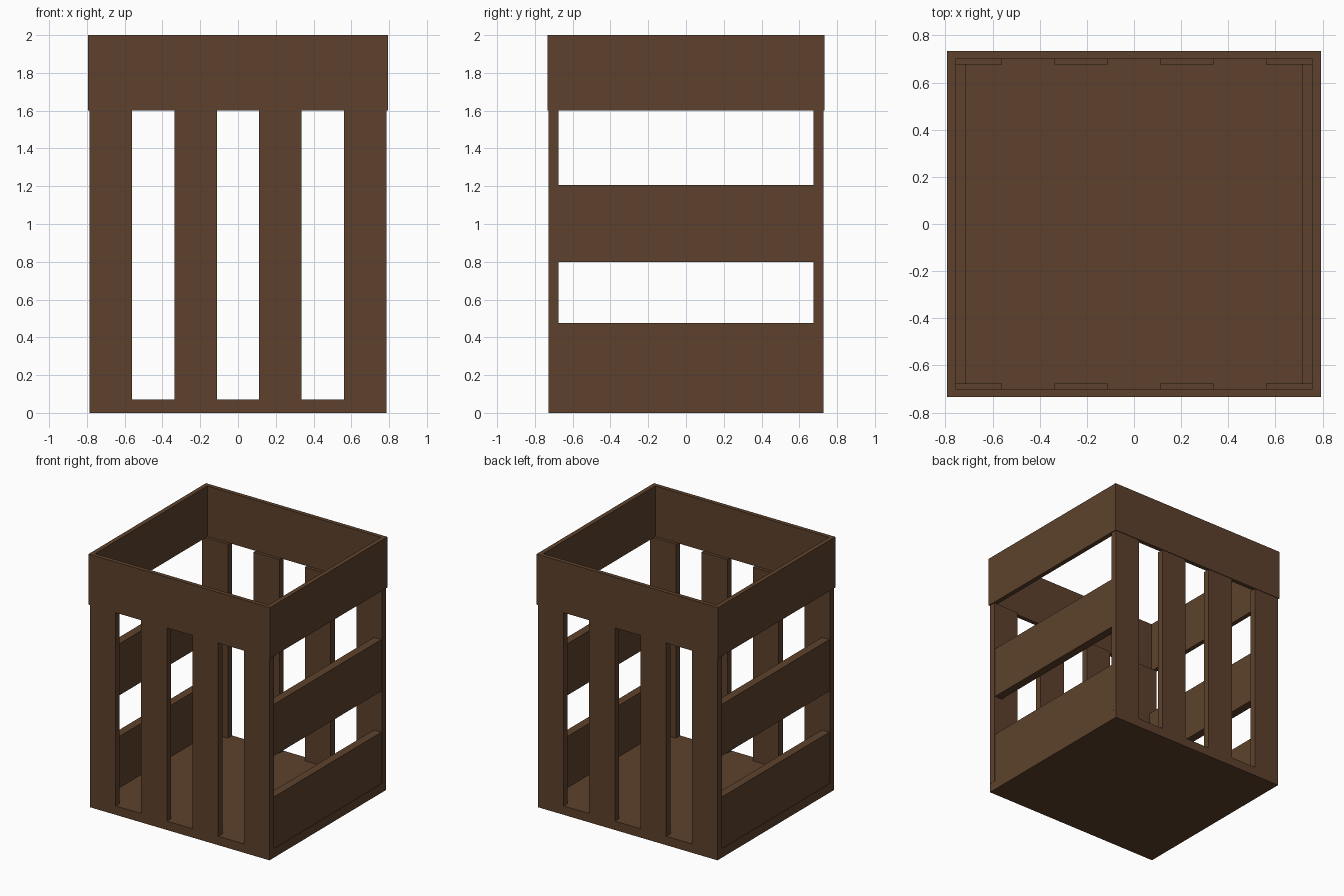
import bpy, bmesh

if "Cube" in bpy.data.objects:
    bpy.data.objects.remove(bpy.data.objects["Cube"])

wood = bpy.data.materials.new("dark brown wood")
wood.diffuse_color = (0.11, 0.053, 0.025, 1)
wood.use_nodes = True
wood.node_tree.nodes["Principled BSDF"].inputs["Base Color"].default_value = wood.diffuse_color


def box(name, x0, x1, y0, y1, z0, z1):
    bm = bmesh.new()
    bmesh.ops.create_cube(bm, size=1)
    for v in bm.verts:
        v.co = (x0 if v.co.x < 0 else x1,
                y0 if v.co.y < 0 else y1,
                z0 if v.co.z < 0 else z1)
    mesh = bpy.data.meshes.new(name)
    bm.to_mesh(mesh)
    bm.free()
    mesh.materials.append(wood)
    obj = bpy.data.objects.new(name, mesh)
    bpy.context.collection.objects.link(obj)
    return obj


# Solid floor
box("floor", -0.785, 0.785, -0.728, 0.728, 0, 0.07)

for side, s in (("front", -1), ("back", 1)):
    # Four upright slats on the front and back
    for i in range(4):
        x = -0.6735 + i * 0.449
        y0, y1 = sorted((s * 0.676, s * 0.728))
        box(f"{side}_slat_{i + 1}", x - 0.1125, x + 0.1125, y0, y1, 0.07, 1.6)
    # Long rim boards
    y0, y1 = sorted((s * 0.70, s * 0.733))
    box(f"{side}_rim", -0.793, 0.793, y0, y1, 1.6, 2.0)

for side, s in (("left", -1), ("right", 1)):
    # Two horizontal boards on each side
    x0, x1 = sorted((s * 0.715, s * 0.78))
    for label, z0, z1 in (("lower", 0.07, 0.475), ("middle", 0.80, 1.207)):
        box(f"{side}_{label}_board", x0, x1, -0.676, 0.676, z0, z1)
    # Short rim boards between the long ones
    x0, x1 = sorted((s * 0.757, s * 0.793))
    box(f"{side}_rim", x0, x1, -0.70, 0.70, 1.6, 2.0)
